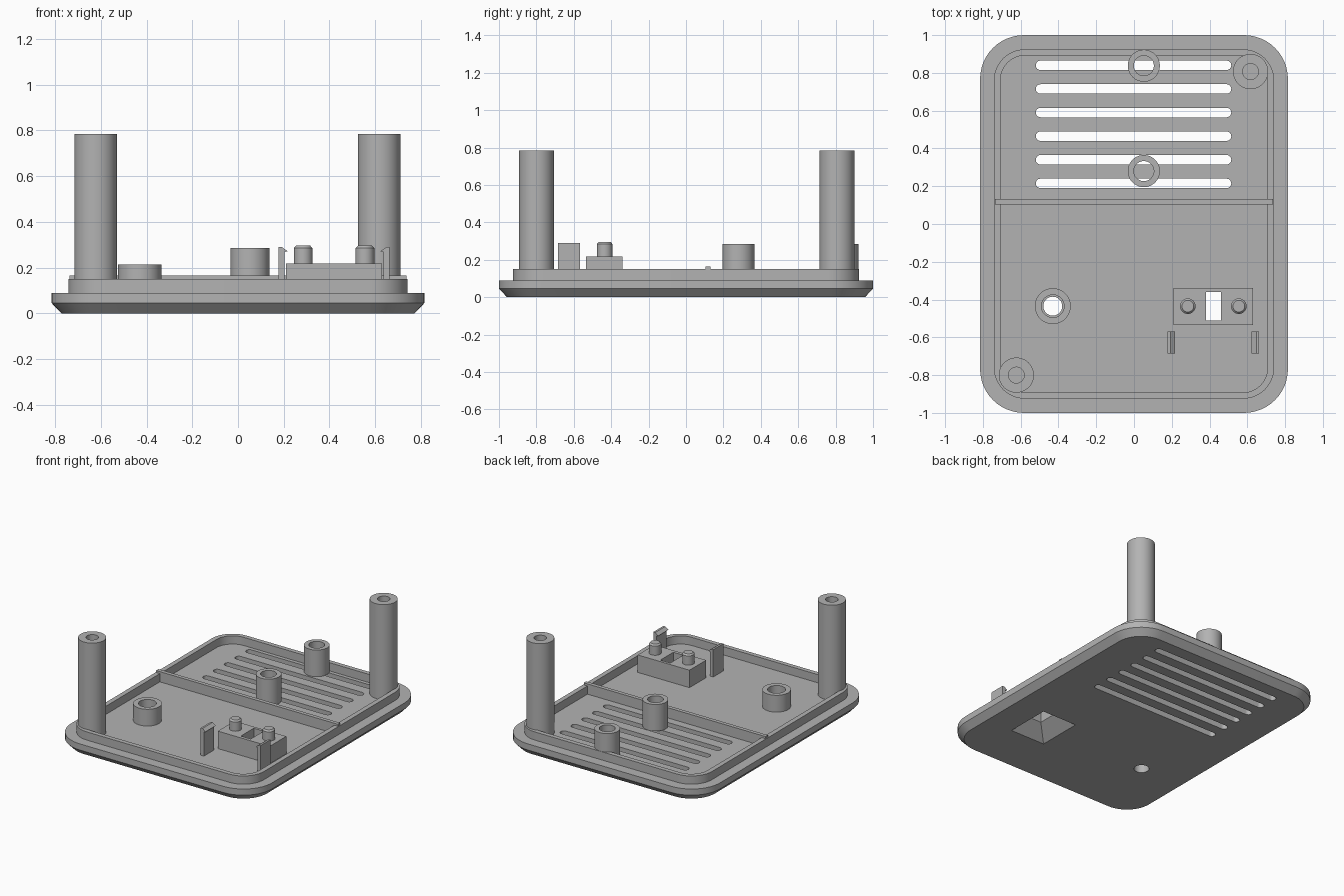
import bpy, bmesh, math

old = bpy.data.objects.get("Cube")
if old:
    bpy.data.objects.remove(old, do_unlink=True)

grey = bpy.data.materials.new("plain grey plastic")
grey.use_nodes = True
grey.diffuse_color = (0.45, 0.45, 0.45, 1)
grey.node_tree.nodes["Principled BSDF"].inputs["Base Color"].default_value = grey.diffuse_color

FLOOR = 0.09


def rounded(x0, x1, y0, y1, r, steps=12):
    """Outline of a rounded rectangle, counter-clockwise."""
    corners = [(x1 - r, y1 - r), (x0 + r, y1 - r), (x0 + r, y0 + r), (x1 - r, y0 + r)]
    return [(cx + r * math.cos((k + i / steps) * math.pi / 2),
             cy + r * math.sin((k + i / steps) * math.pi / 2))
            for k, (cx, cy) in enumerate(corners) for i in range(steps + 1)]


def rect(cx, cy, hx, hy):
    return [(cx + hx, cy + hy), (cx - hx, cy + hy), (cx - hx, cy - hy), (cx + hx, cy - hy)]


def circle(cx, cy, r, n=48):
    return [(cx + r * math.cos(2 * math.pi * i / n), cy + r * math.sin(2 * math.pi * i / n))
            for i in range(n)]


def loft(bm, sections, closed=False):
    """Skin (outline, z) sections; cap the ends or close them into a ring."""
    rings = [[bm.verts.new((x, y, z)) for x, y in pts] for pts, z in sections]
    n = len(rings[0])
    pairs = list(zip(rings, rings[1:]))
    if closed:
        pairs.append((rings[-1], rings[0]))
    else:
        bm.faces.new(rings[0][::-1])
        bm.faces.new(rings[-1])
    for a, b in pairs:
        for i in range(n):
            j = (i + 1) % n
            bm.faces.new((a[i], a[j], b[j], b[i]))


def finish(name, bm):
    bmesh.ops.recalc_face_normals(bm, faces=bm.faces)
    mesh = bpy.data.meshes.new(name)
    bm.to_mesh(mesh)
    bm.free()
    mesh.materials.append(grey)
    ob = bpy.data.objects.new(name, mesh)
    bpy.context.collection.objects.link(ob)
    return ob


def solid(name, sections, closed=False):
    bm = bmesh.new()
    loft(bm, sections, closed)
    return finish(name, bm)


def cut(ob, cutter):
    mod = ob.modifiers.new("openings", "BOOLEAN")
    mod.operation, mod.solver, mod.object = "DIFFERENCE", "EXACT", cutter
    bpy.context.view_layer.update()
    graph = bpy.context.evaluated_depsgraph_get()
    mesh = bpy.data.meshes.new_from_object(ob.evaluated_get(graph))
    ob.modifiers.clear()
    ob.data = mesh
    bpy.data.objects.remove(cutter, do_unlink=True)


def tube(name, x, y, r, hole, top):
    return solid(name, [(circle(x, y, r), FLOOR), (circle(x, y, r), top),
                        (circle(x, y, hole), top), (circle(x, y, hole), FLOOR)], True)


# Base plate with chamfered underside
base = solid("base_plate", [
    (rounded(-0.772, 0.772, -0.957, 0.957, 0.19), 0),
    (rounded(-0.815, 0.815, -1, 1, 0.233), 0.045),
    (rounded(-0.815, 0.815, -1, 1, 0.233), FLOOR)])

# Vent slots, round hole and tapered window through the plate
SWITCH = (0.42, -0.435)
HOLE = (-0.43, -0.435)
bm = bmesh.new()
for i in range(6):
    y = 0.215 + 0.125 * i
    slot = rounded(-0.52, 0.515, y - 0.025, y + 0.025, 0.0249, 6)
    loft(bm, [(slot, -0.05), (slot, 0.2)])
loft(bm, [(circle(*HOLE, 0.05), -0.05), (circle(*HOLE, 0.05), 0.2)])
loft(bm, [(rect(*SWITCH, 0.15, 0.175), -0.01), (rect(*SWITCH, 0.04, 0.075), FLOOR),
          (rect(*SWITCH, 0.04, 0.075), 0.2)])
cut(base, finish("plate_cutter", bm))

# Raised locating rim
outer = rounded(-0.742, 0.742, -0.925, 0.925, 0.165)
inner = rounded(-0.707, 0.707, -0.892, 0.892, 0.13)
solid("rim", [(outer, FLOOR), (outer, 0.15), (inner, 0.15), (inner, FLOOR)], True)

# Dividing rib
rib = rect(0, 0.118, 0.737, 0.014)
solid("divider_rib", [(rib, FLOOR), (rib, 0.165)])

# Tall screw pillars, speaker bosses and short collar
round_parts = [
    tube("back_left_pillar", 0.617, 0.807, 0.093, 0.042, 0.785),
    tube("front_right_pillar", -0.623, -0.8, 0.093, 0.042, 0.785),
    tube("back_boss", 0.052, 0.838, 0.085, 0.053, 0.285),
    tube("middle_boss", 0.052, 0.28, 0.085, 0.053, 0.285),
    tube("hole_collar", *HOLE, 0.095, 0.06, 0.213)]

# Switch block with central window
block = rect(SWITCH[0], -0.437, 0.21, 0.097)
switch = solid("switch_block", [(block, FLOOR), (block, 0.218)])
window = rect(*SWITCH, 0.04, 0.075)
cut(switch, solid("window_cutter", [(window, 0), (window, 0.4)]))

# Pegs and snap clips, mirrored about the switch
for side, label in ((-1, "right"), (1, "left")):
    px = SWITCH[0] + side * 0.135
    round_parts.append(solid(label + "_peg", [
        (circle(px, -0.435, 0.041), 0.21), (circle(px, -0.435, 0.041), 0.285),
        (circle(px, -0.435, 0.031), 0.296)]))
    profile = [(0.217, FLOOR), (0.243, FLOOR), (0.243, 0.29), (0.228, 0.29),
               (0.203, 0.272), (0.217, 0.268)]
    bm = bmesh.new()
    loft(bm, [([(SWITCH[0] + side * d, z) for d, z in profile], y) for y in (-0.685, -0.568)])
    for v in bm.verts:
        v.co.yz = v.co.zy
    finish(label + "_clip", bm)

# Smooth the curved walls, keeping edges crisp
bpy.ops.object.select_all(action="DESELECT")
for ob in bpy.context.collection.objects:
    if ob.type == "MESH" and grey.name in ob.data.materials:
        ob.select_set(True)
        bpy.context.view_layer.objects.active = ob
bpy.ops.object.shade_smooth_by_angle(angle=math.radians(25))
